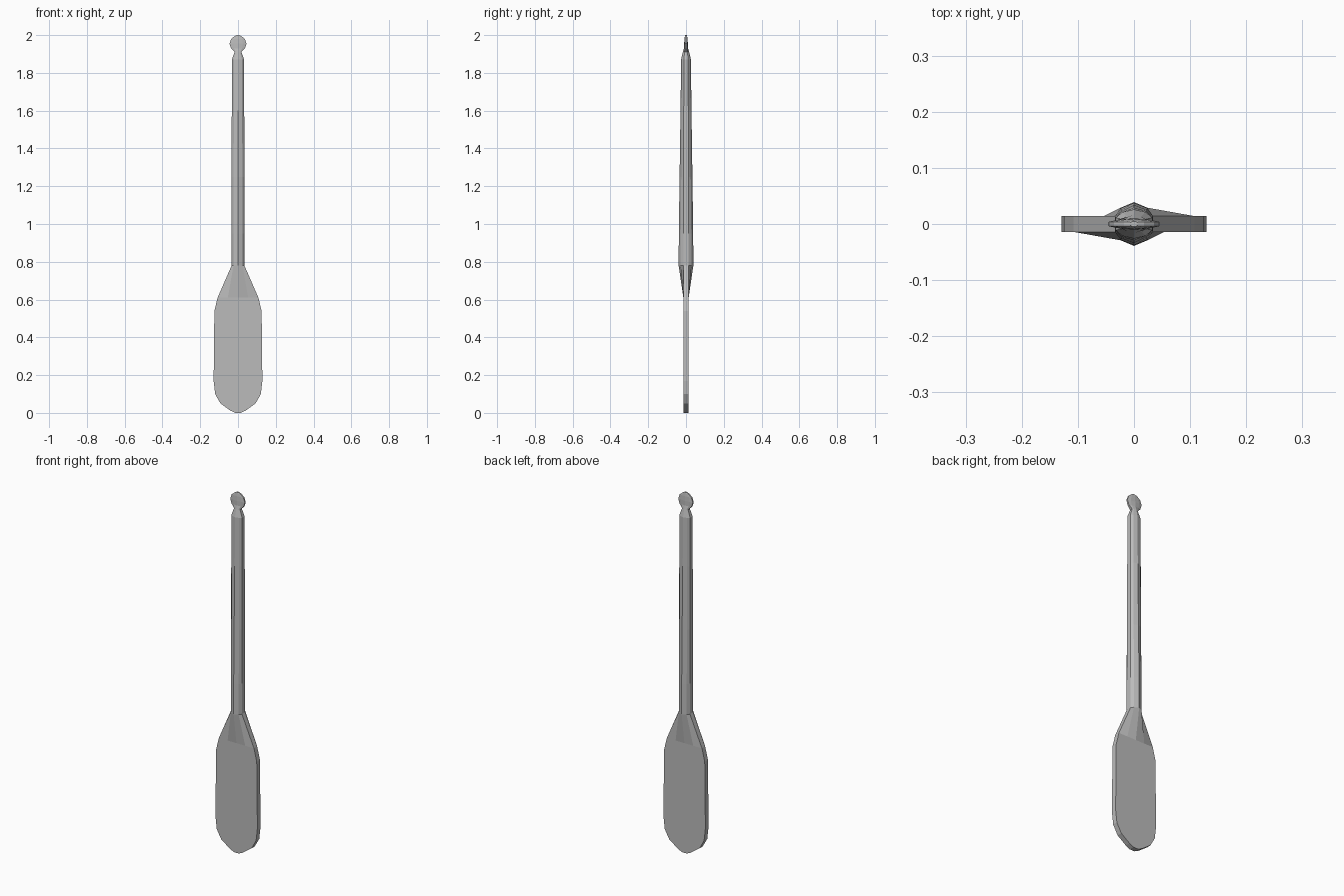
import bpy
import bmesh

cube = bpy.data.objects.get("Cube")
if cube:
    bpy.data.objects.remove(cube, do_unlink=True)

grey = bpy.data.materials.new("plain grey")
grey.use_nodes = True
colour = (0.5, 0.5, 0.5, 1)
grey.diffuse_color = colour
grey.node_tree.nodes["Principled BSDF"].inputs["Base Color"].default_value = colour


def section(z, half_width, edge, mid_x, mid_y, ridge):
    """Ten-sided outline: flat narrow edges, a ridge at front and back."""
    quarter = [(half_width, edge), (mid_x, mid_y)]
    back = quarter + [(0, ridge)] + [(-x, y) for x, y in reversed(quarter)]
    return [(x, y, z) for x, y in back + [(-x, -y) for x, y in back]]


def loft(name, sections):
    bm = bmesh.new()
    rings = [[bm.verts.new(p) for p in s] for s in sections]
    for low, high in zip(rings, rings[1:]):
        for i in range(len(low)):
            j = (i + 1) % len(low)
            bm.faces.new((low[i], low[j], high[j], high[i]))
    bm.faces.new(rings[0][::-1])
    bm.faces.new(rings[-1])
    bmesh.ops.recalc_face_normals(bm, faces=bm.faces)
    mesh = bpy.data.meshes.new(name)
    bm.to_mesh(mesh)
    bm.free()
    mesh.materials.append(grey)
    obj = bpy.data.objects.new(name, mesh)
    bpy.context.collection.objects.link(obj)
    return obj


# Flat blade: height and half width of its outline, constant thickness
T = 0.014
outline = [(0, 0.015), (0.012, 0.04), (0.05, 0.093), (0.10, 0.121),
           (0.17, 0.129), (0.54, 0.125), (0.61, 0.108)]
blade = [section(z, w, T, w * 0.5, T, T) for z, w in outline]

# Faceted shaft, thickest front to back just above the blade
shaft_base = section(0.78, 0.034, 0.014, 0.024, 0.029, 0.039)
shaft = [shaft_base,
         section(0.95, 0.034, 0.014, 0.024, 0.028, 0.038),
         section(1.25, 0.034, 0.013, 0.023, 0.025, 0.034),
         section(1.60, 0.033, 0.012, 0.022, 0.023, 0.029),
         section(1.87, 0.033, 0.011, 0.021, 0.021, 0.026)]

# Pinched neck and flattened round knob
neck = section(1.91, 0.018, 0.008, 0.012, 0.013, 0.017)
knob = [neck,
        section(1.930, 0.037, 0.005, 0.022, 0.008, 0.011),
        section(1.955, 0.045, 0.004, 0.026, 0.008, 0.010),
        section(1.980, 0.036, 0.004, 0.022, 0.007, 0.008),
        section(1.995, 0.018, 0.004, 0.011, 0.005, 0.006),
        section(2.000, 0.006, 0.003, 0.004, 0.004, 0.005)]

loft("paddle_blade", blade + [shaft_base])
loft("paddle_shaft", shaft + [neck])
loft("paddle_knob", knob)
